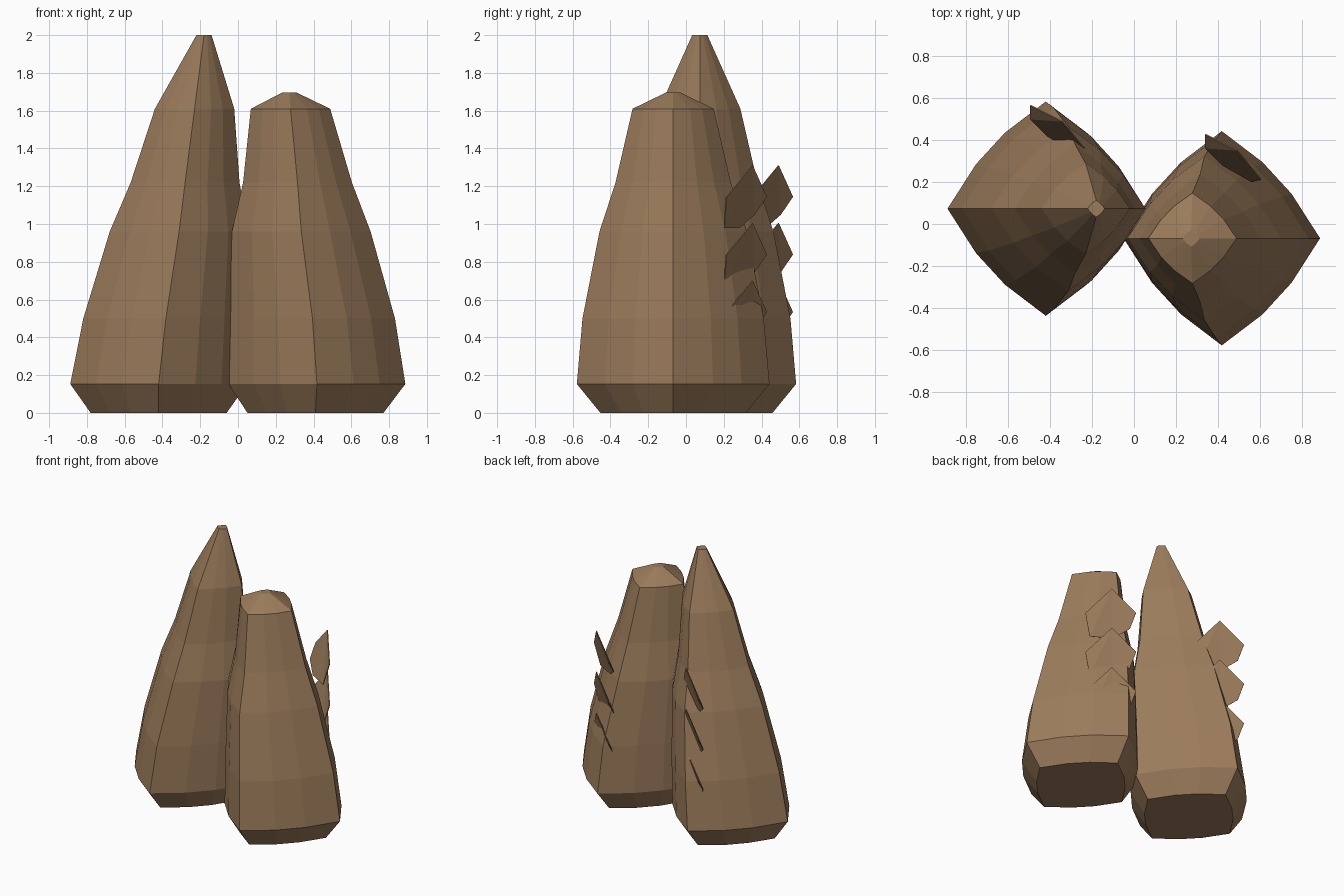
import bpy
import bmesh
from mathutils import Vector

cube = bpy.data.objects.get("Cube")
if cube:
    bpy.data.objects.remove(cube, do_unlink=True)

# One warm brown for everything
brown = bpy.data.materials.new("warm_brown")
brown.use_nodes = True
colour = (0.33, 0.2, 0.105, 1)
brown.diffuse_color = colour
bsdf = brown.node_tree.nodes["Principled BSDF"]
bsdf.inputs["Base Color"].default_value = colour
bsdf.inputs["Roughness"].default_value = 0.9


def finish(bm, name):
    mesh = bpy.data.meshes.new(name)
    bm.to_mesh(mesh)
    bm.free()
    mesh.materials.append(brown)
    obj = bpy.data.objects.new(name, mesh)
    bpy.context.collection.objects.link(obj)
    return obj


# Cross-section: a diamond with bulging sides
quarter = [(1, 0), (0.71, 0.415), (0.415, 0.71)]
section = []
for turn in range(4):
    section += quarter
    quarter = [(-y, x) for x, y in quarter]

# Shared ring profile: height, x radius, y radius
profile = [(0, 0.36, 0.385), (0.153, 0.468, 0.51), (0.5, 0.437, 0.48),
           (0.96, 0.367, 0.39), (1.22, 0.288, 0.305), (1.61, 0.21, 0.215)]


def mound(name, tip_z, y, centres):
    """Loft the section up the profile, drifting sideways towards the tip."""
    bm = bmesh.new()
    rings = []
    for (z, rx, ry), cx in zip(profile + [(tip_z, 0.04, 0.04)], centres):
        rings.append([bm.verts.new((cx + rx * u, y + ry * v, z)) for u, v in section])
    for low, high in zip(rings, rings[1:]):
        for i in range(len(section)):
            j = (i + 1) % len(section)
            bm.faces.new((low[i], low[j], high[j], high[i]))
    bm.faces.new(rings[0][::-1])
    bm.faces.new(rings[-1])
    bmesh.ops.recalc_face_normals(bm, faces=bm.faces)
    return finish(bm, name)


mound("tall_mound", 2.0, 0.073, [-0.42, -0.42, -0.382, -0.312, -0.28, -0.23, -0.18])
mound("short_mound", 1.695, -0.068, [0.41, 0.418, 0.394, 0.335, 0.315, 0.278, 0.272])

# Folded leaf outline relative to its tip: left wing, spine base, right wing
left_wing = [(0.115, -0.14, -0.17), (0.07, -0.15, -0.33)]
spine_base = (-0.07, -0.07, -0.33)
right_wing = [(-0.15, 0.01, -0.26), (-0.15, 0.075, -0.165)]


def leaf(name, tip):
    bm = bmesh.new()
    tip = Vector(tip)
    a = bm.verts.new(tip)
    b = bm.verts.new(tip + Vector(spine_base))
    l1, l2 = [bm.verts.new(tip + Vector(p)) for p in left_wing]
    r2, r1 = [bm.verts.new(tip + Vector(p)) for p in right_wing]
    for tri in ((a, l2, l1), (a, b, l2), (a, r2, b), (a, r1, r2)):
        bm.faces.new(tri)
    bmesh.ops.recalc_face_normals(bm, faces=bm.faces)
    obj = finish(bm, name)
    solid = obj.modifiers.new("thickness", "SOLIDIFY")
    solid.thickness = 0.006
    solid.offset = 0


# Three stacked leaves on the back flank of each mound
for side, x, y in (("short", 0.49, 0.352), ("tall", -0.343, 0.49)):
    for n, z in enumerate((0.7, 1.005, 1.31)):
        leaf(f"{side}_mound_leaf_{n + 1}", (x, y, z))
